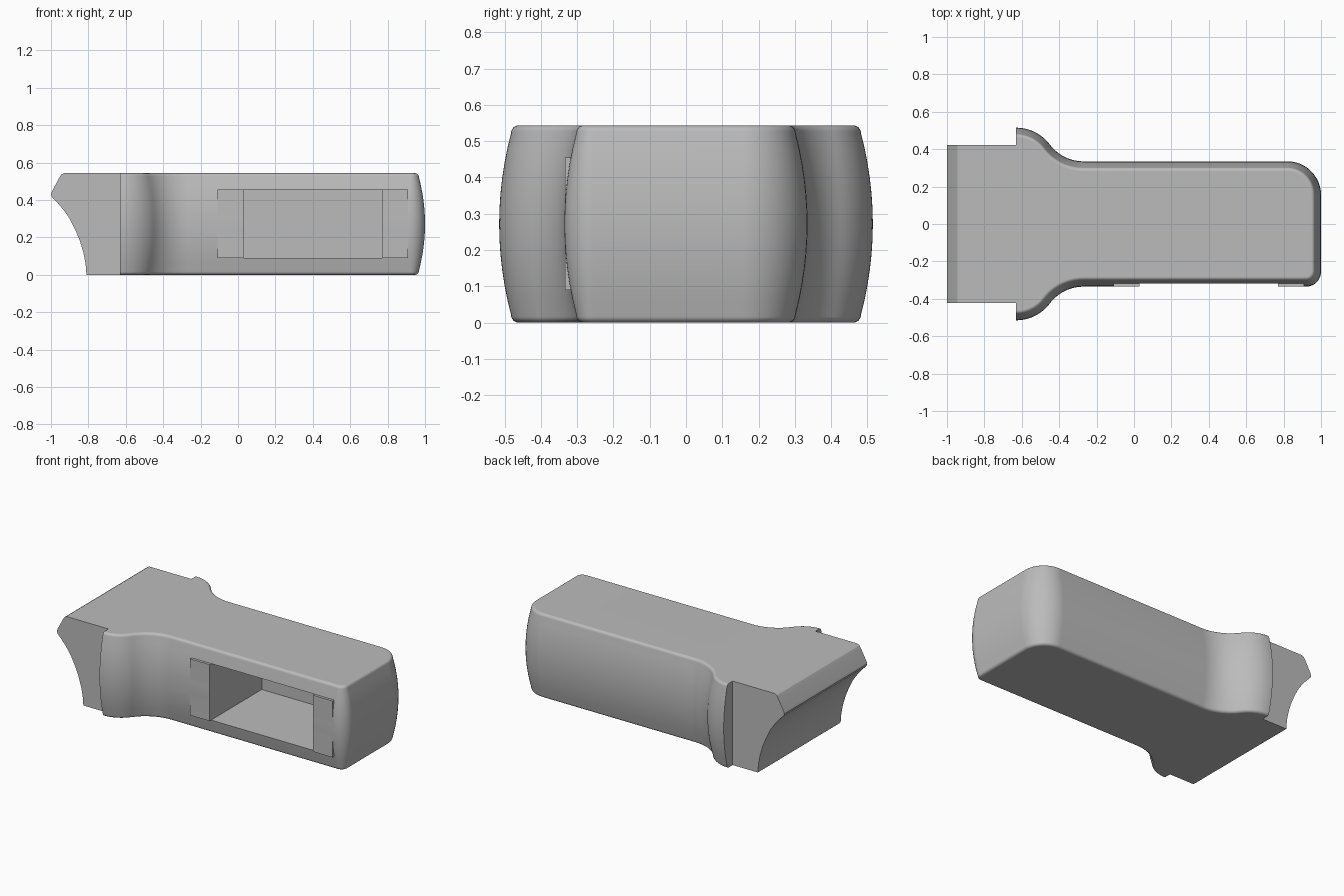
import bpy, bmesh
from math import sin, cos, atan, pi, radians

old = bpy.data.objects.get("Cube")
if old:
    bpy.data.objects.remove(old)

H = 0.543          # overall height
HALF = 0.335       # half width of the grip
FLARE = 0.515      # half width of the flare
X0 = -0.63         # where the flare ends

grey = bpy.data.materials.new("plain grey")
grey.use_nodes = True
colour = (0.5, 0.5, 0.5, 1)
grey.diffuse_color = colour
grey.node_tree.nodes["Principled BSDF"].inputs["Base Color"].default_value = colour


def finish(bm, name):
    bmesh.ops.recalc_face_normals(bm, faces=bm.faces)
    mesh = bpy.data.meshes.new(name)
    bm.to_mesh(mesh)
    bm.free()
    mesh.materials.append(grey)
    obj = bpy.data.objects.new(name, mesh)
    bpy.context.collection.objects.link(obj)
    return obj


def box(name, lo, hi):
    bm = bmesh.new()
    bmesh.ops.create_cube(bm, size=1)
    for v in bm.verts:
        v.co = [(a + b) / 2 + c * (b - a) for a, b, c in zip(lo, hi, v.co)]
    return finish(bm, name)


def activate(obj):
    bpy.ops.object.select_all(action='DESELECT')
    obj.select_set(True)
    bpy.context.view_layer.objects.active = obj


def combine(obj, other, operation):
    mod = obj.modifiers.new(operation.title(), 'BOOLEAN')
    mod.operation, mod.object, mod.solver = operation, other, 'EXACT'
    activate(obj)
    bpy.ops.object.modifier_apply(modifier=mod.name)
    bpy.data.objects.remove(other)


def arc(cx, cy, r, start, end, steps=12, side=1):
    """Points of an arc with their outward normals."""
    out = []
    for i in range(steps + 1):
        a = start + (end - start) * i / steps
        out.append((cx + r * cos(a), cy + r * sin(a), side * cos(a), side * sin(a)))
    return out


def half_outline(corner):
    """Upper half of the plan: flare, waist, straight side, end corner."""
    rise, run = FLARE - HALF, 0.36
    turn = 2 * atan(rise / run)
    r = run / sin(turn) / 2
    pts = arc(X0, FLARE - r, r, pi / 2, pi / 2 - turn)
    pts += arc(X0 + run, HALF + r, r, -pi / 2 - turn, -pi / 2, side=-1)[1:]
    return pts + arc(1 - corner, HALF - corner, corner, pi / 2, 0)


# Grip body: plan outline lofted through a bulging, round-edged side section
back = half_outline(0.18)
front = [(x, -y, nx, -ny) for x, y, nx, ny in half_outline(0.08)]
outline = back + front[::-1]

edge, bulge = 0.02, 0.033
section = []
for i in range(7):
    a = pi / 2 * (1 - i / 6)
    section.append((edge * (1 - sin(a)), bulge + edge * (1 - cos(a))))
mid = H / 2
for i in range(1, 7):
    t = 1 - i / 6
    section.append((mid - t * (mid - edge), bulge * t * t))
section += [(H - z, inset) for z, inset in section[-2::-1]]

bm = bmesh.new()
rings = [[bm.verts.new((x - nx * d, y - ny * d, z)) for x, y, nx, ny in outline]
         for z, d in section]
n = len(outline)
for low, high in zip(rings, rings[1:]):
    for i in range(n - 1):
        bm.faces.new((low[i], low[i + 1], high[i + 1], high[i]))
bm.faces.new(rings[0])
bm.faces.new(rings[-1])
bm.faces.new([r[0] for r in rings] + [r[-1] for r in rings[::-1]])
body = finish(bm, "grip_body")

# Flat pad around the window, then the deep window pocket
combine(body, box("window_pad", (-0.11, -0.334, 0.09), (0.91, -0.2, 0.455)), 'UNION')
combine(body, box("window_cutter", (0.03, -0.6, 0.09), (0.77, 0.2, 0.455)), 'DIFFERENCE')

# Head block with a chamfered top and a concave end
profile = [(X0, 0), (-0.81, 0), (-0.815, 0.06), (-0.827, 0.12), (-0.845, 0.18),
           (-0.87, 0.24), (-0.9, 0.3), (-0.935, 0.35), (-0.97, 0.39), (-0.995, 0.415),
           (-1, 0.43), (-0.995, 0.445), (-0.955, 0.52), (-0.945, 0.535), (-0.93, H), (X0, H)]
bm = bmesh.new()
sides = [[bm.verts.new((x, y, z)) for x, z in profile] for y in (-0.423, 0.423)]
for i in range(len(profile)):
    j = (i + 1) % len(profile)
    bm.faces.new((sides[0][i], sides[0][j], sides[1][j], sides[1][i]))
for s in sides:
    bm.faces.new(s)
head = finish(bm, "head_block")

# Smooth curved surfaces while keeping the flat faces clean
for obj in (body, head):
    activate(obj)
    bpy.ops.object.shade_smooth_by_angle(angle=radians(28))
    mod = obj.modifiers.new("Weighted Normals", 'WEIGHTED_NORMAL')
    mod.keep_sharp = True
